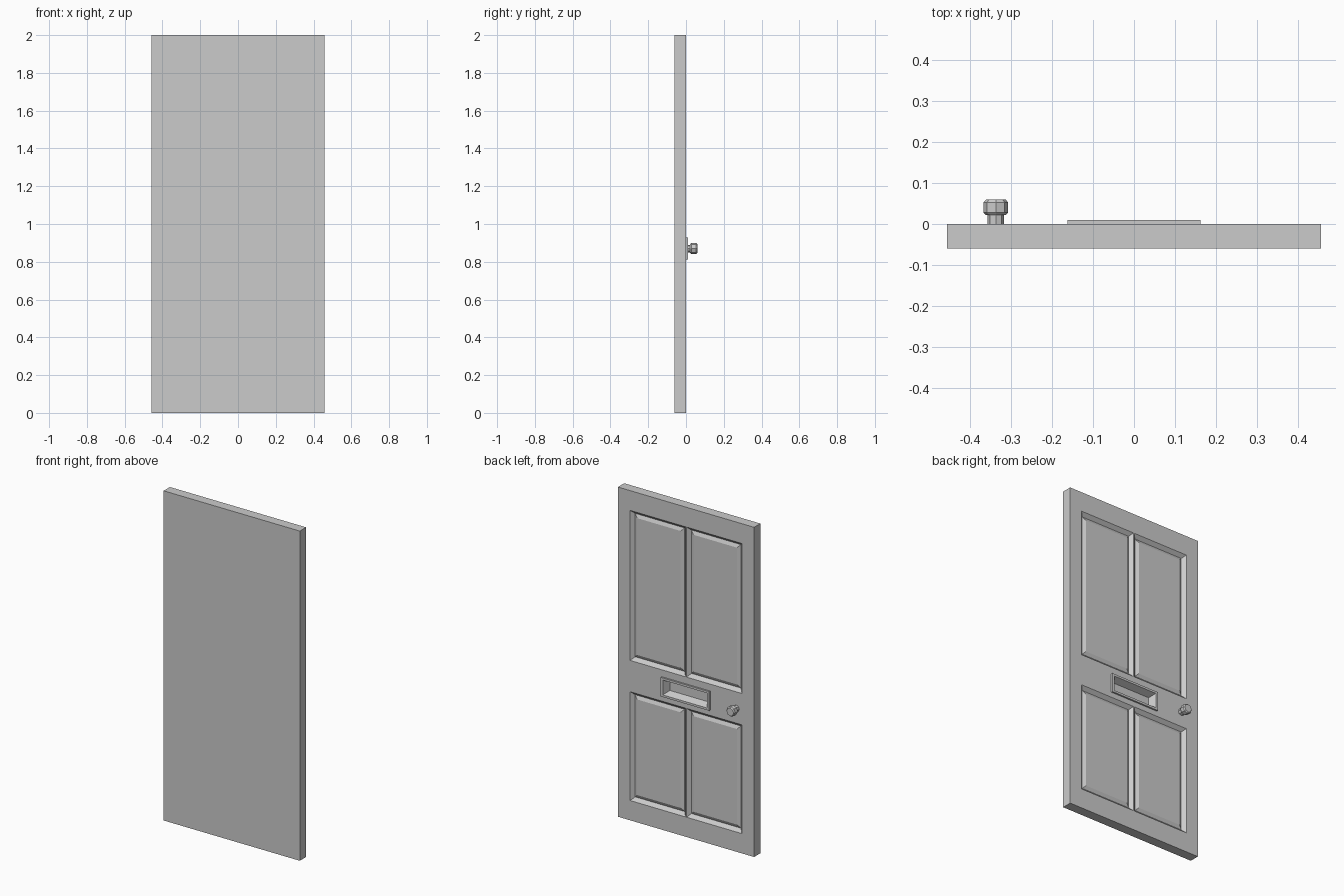
import bpy, bmesh, math
from mathutils import Vector, Matrix

if "Cube" in bpy.data.objects:
    bpy.data.objects.remove(bpy.data.objects["Cube"])

W, T, H = 0.457, 0.06, 2.0          # half width, thickness, height
PX, MX = 0.375, 0.003               # outer panel edge, mullion half width
PANEL_Z = [(0.12, 0.78), (0.97, 1.88)]
LZ = 0.87                           # height of letter plate and knob


def finish(bm, name):
    me = bpy.data.meshes.new(name)
    bm.to_mesh(me)
    bm.free()
    ob = bpy.data.objects.new(name, me)
    bpy.context.collection.objects.link(ob)
    return ob


def merge_cells(bm, x0, x1, z0, z1, side=1):
    """Join the grid cells of one face side inside a rectangle."""
    cells = []
    for f in bm.faces:
        c = f.calc_center_median()
        if f.normal.y * side > 0.9 and x0 < c.x < x1 and z0 < c.z < z1:
            cells.append(f)
    if len(cells) == 1:
        return cells[0]
    return bmesh.ops.dissolve_faces(bm, faces=cells)["region"][0]


# Door slab with four grooved, raised panels
bm = bmesh.new()
bmesh.ops.create_cube(bm, size=1, matrix=Matrix.Translation((0, -T / 2, H / 2))
                      @ Matrix.Diagonal((2 * W, T, H, 1)))
LX, LH = 0.148, 0.045
cuts = [((x, 0, 0), (1, 0, 0)) for x in (-PX, -LX, -MX, MX, LX, PX)]
cuts += [((0, 0, z), (0, 0, 1)) for z in (0.12, 0.78, LZ - LH, LZ + LH, 0.97, 1.88)]
for co, no in cuts:
    bmesh.ops.bisect_plane(bm, geom=bm.verts[:] + bm.edges[:] + bm.faces[:],
                           plane_co=co, plane_no=no)
bm.normal_update()
merge_cells(bm, -W, W, 0, H, -1)
for z0, z1 in PANEL_Z:
    for x0, x1 in ((-PX, -MX), (MX, PX)):
        panel = merge_cells(bm, x0, x1, z0, z1)
        for depth in (-0.02, 0.01):     # slope into groove, then up to field
            bmesh.ops.inset_region(bm, faces=[panel], thickness=0.02,
                                   depth=depth, use_even_offset=True)
# opening filled by the letter plate
hole = merge_cells(bm, -LX, LX, LZ - LH, LZ + LH)
bmesh.ops.delete(bm, geom=[hole], context='FACES')
finish(bm, "door_slab")

# Letter plate: raised rim and tapered pocket, as nested rectangles
bm = bmesh.new()
rings = []
for hx, hz, y in ((0.163, 0.058, 0), (0.163, 0.058, 0.01),
                  (LX, LH, 0.01), (0.13, 0.028, -0.03)):
    rings.append([bm.verts.new((sx * hx, y, LZ + sz * hz))
                  for sx, sz in ((1, -1), (-1, -1), (-1, 1), (1, 1))])
for a, b in zip(rings, rings[1:]):
    for i in range(4):
        j = (i + 1) % 4
        bm.faces.new((a[i], a[j], b[j], b[i]))
bm.faces.new(rings[-1])
finish(bm, "letter_plate")

# Octagonal knob, lathed along y
bm = bmesh.new()
profile = [(0.02, 0), (0.02, 0.022), (0.024, 0.022), (0.03, 0.028),
           (0.03, 0.053), (0.024, 0.06)]
N = 8
rings = [[bm.verts.new((-0.338 + r * math.cos(2 * math.pi * i / N), y,
                        LZ + r * math.sin(2 * math.pi * i / N)))
          for i in range(N)] for r, y in profile]
for a, b in zip(rings, rings[1:]):
    for i in range(N):
        j = (i + 1) % N
        bm.faces.new((a[i], a[j], b[j], b[i]))
bm.faces.new(rings[0])
bm.faces.new(rings[-1])
bmesh.ops.recalc_face_normals(bm, faces=bm.faces)
finish(bm, "door_knob")
